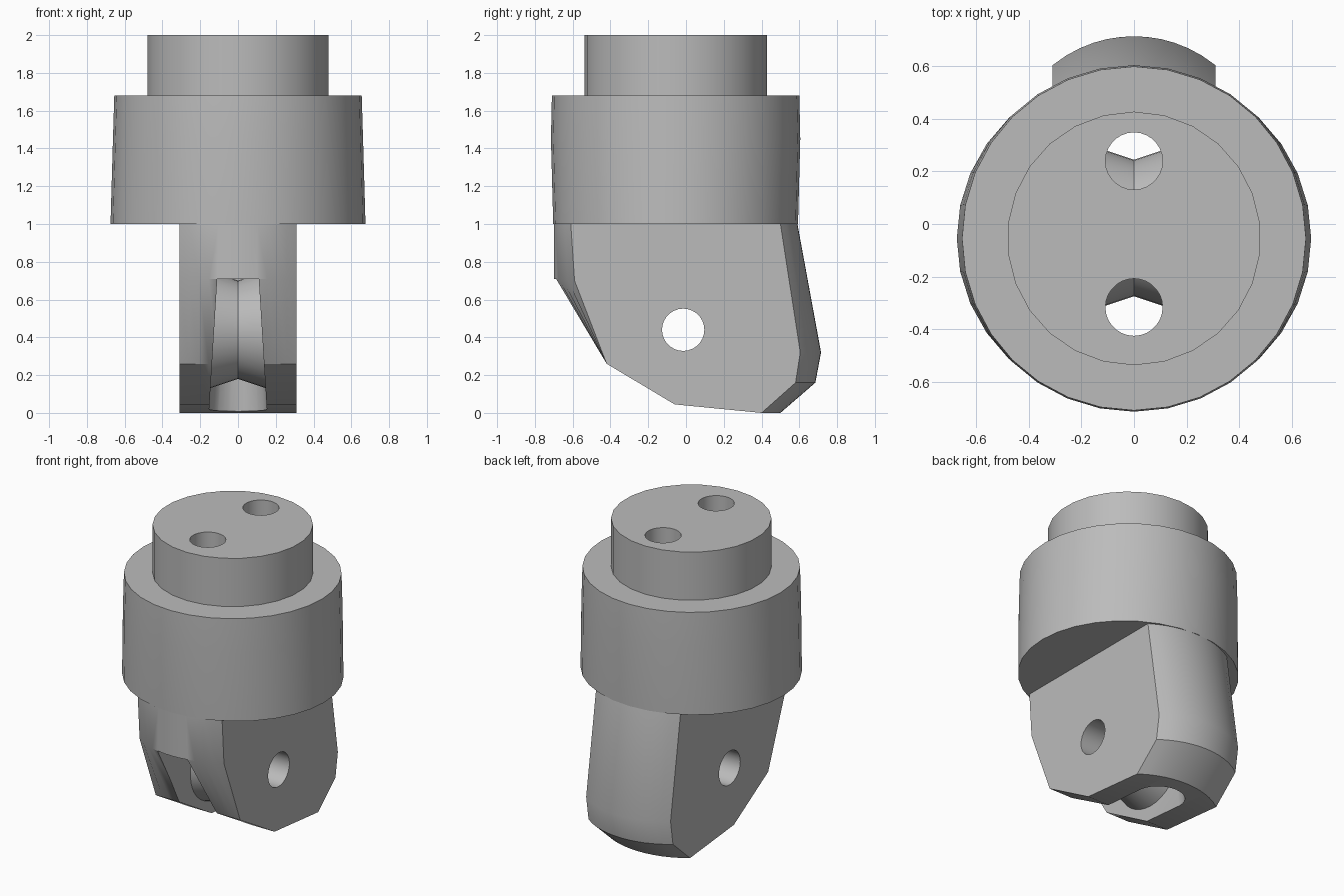
import bpy, bmesh
from math import sin, cos, pi, sqrt, radians
from mathutils import Matrix, Vector

cube = bpy.data.objects.get("Cube")
if cube:
    bpy.data.objects.remove(cube, do_unlink=True)

grey = bpy.data.materials.new("light grey")
grey.use_nodes = True
colour = (0.5, 0.5, 0.5, 1)
grey.diffuse_color = colour
grey.node_tree.nodes["Principled BSDF"].inputs["Base Color"].default_value = colour


def loft(name, rings, closed=False):
    """Skin a row of equal rings, capped at the ends or closed to a loop."""
    bm = bmesh.new()
    rows = [[bm.verts.new(p) for p in ring] for ring in rings]
    n = len(rows[0])
    pairs = list(zip(rows, rows[1:]))
    if closed:
        pairs.append((rows[-1], rows[0]))
    else:
        bm.faces.new(rows[0])
        bm.faces.new(rows[-1])
    for a, b in pairs:
        for i in range(n):
            j = (i + 1) % n
            bm.faces.new((a[i], a[j], b[j], b[i]))
    bmesh.ops.recalc_face_normals(bm, faces=bm.faces)
    mesh = bpy.data.meshes.new(name)
    bm.to_mesh(mesh)
    bm.free()
    mesh.materials.append(grey)
    ob = bpy.data.objects.new(name, mesh)
    bpy.context.collection.objects.link(ob)
    return ob


def ring(y, z, rx, ry, n):
    return [(rx * sin(2 * pi * i / n), y + ry * cos(2 * pi * i / n), z)
            for i in range(n)]


def combine(body, other, operation):
    """Apply a boolean and discard the helper."""
    mod = body.modifiers.new(operation.lower(), "BOOLEAN")
    mod.operation, mod.object, mod.solver = operation, other, "EXACT"
    bpy.context.view_layer.objects.active = body
    bpy.ops.object.modifier_apply(modifier=mod.name)
    bpy.data.objects.remove(other, do_unlink=True)


AXIS_Y = -0.055
PIN = Vector((0, -0.015, 0.44))

# Collar with a slight taper, and the neck on top of it
body = loft("swivel_body", [ring(AXIS_Y, z, rx, ry, 32) for z, rx, ry in
                            ((1.0, 0.675, 0.648), (1.45, 0.662, 0.66), (1.68, 0.655, 0.655))])
neck = loft("neck", [ring(AXIS_Y, z, 0.483, 0.483, 26) for z in (1.5, 2.0)])
combine(body, neck, "UNION")

# Tang: side outline at the flat cheeks swelling to a middle outline
HALF, R = 0.31, 0.49
middle = [(-0.4, 1.25), (-0.70, 1.0), (-0.70, 0.71), (-0.42, 0.26), (-0.06, 0.045),
          (0.50, 0), (0.685, 0.16), (0.715, 0.32), (0.59, 1.0), (0.3, 1.25)]
cheek = [(-0.4, 1.25), (-0.61, 1.0), (-0.59, 0.70), (-0.42, 0.26), (-0.06, 0.045),
         (0.40, 0), (0.58, 0.16), (0.605, 0.32), (0.50, 1.0), (0.3, 1.25)]
low = sqrt(R * R - HALF * HALF)
columns = []
for i in range(-6, 7):
    x = HALF * i / 6
    swell = (sqrt(R * R - x * x) - low) / (R - low)
    columns.append([(x, *Vector(s).lerp(Vector(m), swell))
                    for s, m in zip(cheek, middle)])
combine(body, loft("tang", columns), "UNION")


# Flared slot, round at the back and open at the front and bottom
def slot_ring(z, w):
    arc = [(w * cos(pi * i / 12), 0.24 + w * sin(pi * i / 12), z) for i in range(13)]
    return arc + [(-w, -1, z), (w, -1, z)]


combine(body, loft("slot", [slot_ring(-0.1, 0.16), slot_ring(0.71, 0.11)]), "DIFFERENCE")

# Two rope holes down from the top
for y in (0.24, -0.317):
    hole = loft("rope_hole", [ring(y, z, 0.109, 0.109, 28) for z in (0.55, 2.2)])
    combine(body, hole, "DIFFERENCE")

# Sheave with a shallow V groove, then the pin hole through everything
turn = Matrix.Translation(PIN) @ Matrix.Rotation(radians(90), 4, "Y")


def sideways(points):
    return [turn @ Vector(p) for p in points]


sheave = loft("sheave", [sideways(ring(0, x, r, r, 40)) for x, r in
                         ((-0.15, 0.31), (0, 0.26), (0.15, 0.31))])
combine(body, sheave, "UNION")
pin = loft("pin_hole", [sideways(ring(0, x, 0.112, 0.112, 28)) for x in (-1, 1)])
combine(body, pin, "DIFFERENCE")

# Smooth shading with crisp edges
bpy.ops.object.select_all(action="DESELECT")
body.select_set(True)
bpy.context.view_layer.objects.active = body
bpy.ops.object.shade_smooth_by_angle(angle=radians(30))
